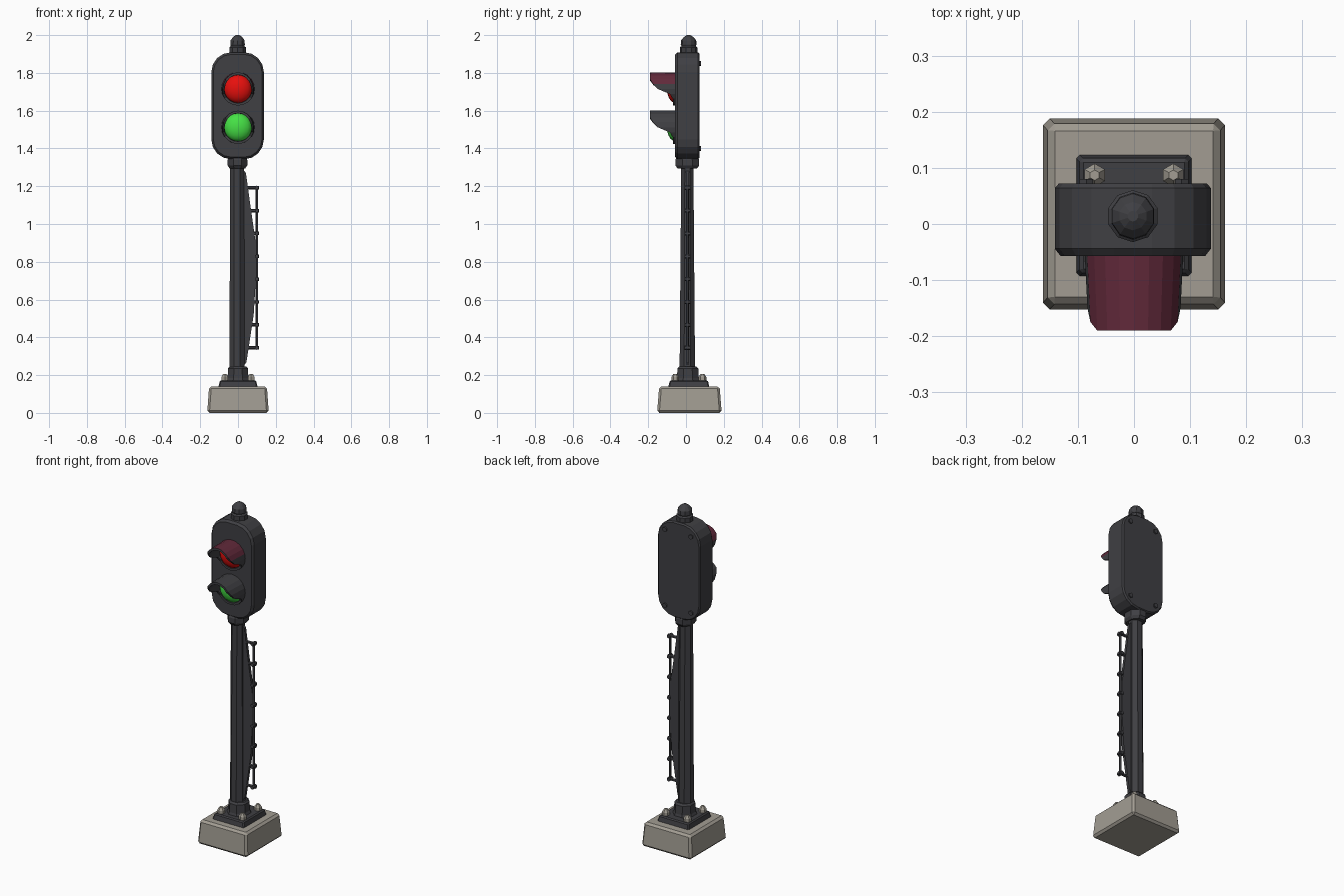
import bpy, bmesh, math
from mathutils import Vector

cube = bpy.data.objects.get("Cube")
if cube:
    bpy.data.objects.remove(cube)


def material(name, r, g, b):
    m = bpy.data.materials.new(name)
    m.use_nodes = True
    m.diffuse_color = (r, g, b, 1)
    bsdf = m.node_tree.nodes["Principled BSDF"]
    bsdf.inputs["Base Color"].default_value = (r, g, b, 1)
    bsdf.inputs["Roughness"].default_value = 0.8
    return m


iron = material("dark iron", 0.05, 0.05, 0.056)
stone = material("warm concrete", 0.36, 0.335, 0.29)
maroon = material("maroon", 0.12, 0.022, 0.042)
red = material("red glass", 0.8, 0.005, 0.004)
green = material("green glass", 0.06, 0.75, 0.06)


def finish(name, bm, *mats, bevel=0):
    bmesh.ops.recalc_face_normals(bm, faces=bm.faces[:])
    mesh = bpy.data.meshes.new(name)
    bm.to_mesh(mesh)
    bm.free()
    for m in mats:
        mesh.materials.append(m)
    obj = bpy.data.objects.new(name, mesh)
    bpy.context.collection.objects.link(obj)
    if bevel:
        mod = obj.modifiers.new("bevel", 'BEVEL')
        mod.width = bevel
        mod.segments = 1
        mod.limit_method = 'ANGLE'
    return obj


def loft(name, rings, mat, bevel=0):
    """Skin a stack of equal-length point rings and cap both ends."""
    bm = bmesh.new()
    loops = [[bm.verts.new(p) for p in ring] for ring in rings]
    n = len(loops[0])
    for a, b in zip(loops, loops[1:]):
        for i in range(n):
            j = (i + 1) % n
            bm.faces.new((a[i], a[j], b[j], b[i]))
    bm.faces.new(loops[0])
    bm.faces.new(loops[-1])
    return finish(name, bm, mat, bevel=bevel)


def ring(sides, cx, cy, z, rx, ry, turn=0.5):
    """Polygon ring whose flat sides lie at rx and ry."""
    k = 1 / math.cos(math.pi / sides)
    angles = [2 * math.pi * (i + turn) / sides for i in range(sides)]
    return [(cx + rx * k * math.cos(a), cy + ry * k * math.sin(a), z) for a in angles]


def stack(name, sides, cx, cy, levels, mat, bevel=0):
    return loft(name, [ring(sides, cx, cy, *lv) for lv in levels], mat, bevel)


def rod(name, p, q, radius, mat, sides=6):
    p, q = Vector(p), Vector(q)
    bm = bmesh.new()
    bmesh.ops.create_cone(bm, cap_ends=True, segments=sides, radius1=radius,
                          radius2=radius, depth=(q - p).length)
    obj = finish(name, bm, mat)
    obj.rotation_euler = (q - p).to_track_quat('Z', 'Y').to_euler()
    obj.location = (p + q) / 2
    return obj


# Concrete footing, flange and pole
stack("footing", 4, 0, 0.018, [(0, 0.163, 0.171), (0.14, 0.153, 0.16)], stone, 0.012)
stack("base_plate", 4, 0, 0.015, [(0.13, 0.105, 0.11), (0.172, 0.096, 0.101)], iron, 0.006)
stack("pole_collar", 8, 0, 0.01,
      [(0.165, 0.065, 0.065), (0.185, 0.055, 0.058), (0.235, 0.053, 0.055), (0.245, 0.045, 0.045)], iron)
stack("pole", 8, -0.005, 0.007, [(0.2, 0.04, 0.041), (1.33, 0.037, 0.032)], iron)
for sx in (-1, 1):
    for sy in (-1, 1):
        stack("anchor_bolt", 6, 0.07 * sx, 0.015 + 0.072 * sy,
              [(0.165, 0.018, 0.018), (0.19, 0.018, 0.018), (0.207, 0.008, 0.008)], stone)

# Neck under the lamp housing
stack("neck", 8, -0.003, 0.007,
      [(1.295, 0.042, 0.052), (1.31, 0.052, 0.063), (1.34, 0.052, 0.063), (1.365, 0.045, 0.05)], iron)

# Lamp housing: rounded panel extruded front to back
def panel(y, w, h, r, cx=-0.002, cz=1.626):
    pts = []
    for q, (sx, sz) in enumerate(((1, 1), (-1, 1), (-1, -1), (1, -1))):
        for s in range(5):
            a = math.pi / 2 * (q + s / 4)
            pts.append((cx + sx * (w - r) + r * math.cos(a), y, cz + sz * (h - r) + r * math.sin(a)))
    return pts


loft("lamp_housing", [panel(-0.057, 0.129, 0.272, 0.095), panel(-0.044, 0.139, 0.283, 0.105),
                      panel(0.064, 0.139, 0.283, 0.105), panel(0.072, 0.132, 0.276, 0.098)], iron)
for sx in (-1, 1):
    for z in (1.40, 1.85):
        rod("housing_latch", (0.085 * sx, 0.06, z), (0.085 * sx, 0.08, z), 0.014, iron)

# Finial on top
stack("finial", 10, -0.002, 0.014,
      [(1.89, 0.044, 0.044), (1.935, 0.044, 0.044), (1.942, 0.036, 0.036), (1.95, 0.038, 0.04),
       (1.972, 0.037, 0.038), (1.99, 0.024, 0.024), (2.0, 0.009, 0.009)], iron)


# Lamp hoods: a tube whose front rim is cut back towards the bottom
def rim(s):
    if s > 0.5:
        return -0.19
    if s > -0.05:
        return -0.15 - 0.08 * max(s, 0)
    return -0.085 if s > -0.4 else -0.07


def hood(name, z, top):
    bm = bmesh.new()
    n = 20
    rows = []
    for i in range(n):
        a = 2 * math.pi * i / n
        c, s = math.cos(a), math.sin(a)
        y = rim(s)
        t = (-0.05 - y) / 0.14
        row = []
        for r, depth, k in ((0.088, -0.05, 0), (0.088, y, t), (0.075, y, t), (0.073, -0.05, 0)):
            row.append(bm.verts.new((r * c * (1 - 0.08 * k), depth, z + r * s)))
        rows.append(row)
    for i in range(n):
        a, b = rows[i], rows[(i + 1) % n]
        for j in range(3):
            f = bm.faces.new((a[j], b[j], b[j + 1], a[j + 1]))
            # Upper outside of the hood takes the accent colour
            middle = math.sin(2 * math.pi * (i + 0.5) / n)
            f.material_index = 1 if j == 0 and middle > 0.4 else 0
    return finish(name, bm, iron, top)


def lens(name, z, mat):
    bm = bmesh.new()
    bmesh.ops.create_uvsphere(bm, u_segments=16, v_segments=10, radius=1)
    for v in bm.verts:
        x, y, h = v.co
        v.co = (0.074 * x, -0.056 + 0.045 * y, z + 0.074 * h)
    obj = finish(name, bm, mat)
    for p in obj.data.polygons:
        p.use_smooth = True


for label, z, top, glass in (("red", 1.715, maroon, red), ("green", 1.512, iron, green)):
    hood(label + "_hood", z, top)
    lens(label + "_lens", z, glass)

# Side ladder: rail, pegs and the web plate joining it to the pole
rod("ladder_rail", (0.099, 0.007, 0.34), (0.099, 0.007, 1.2), 0.007, iron)
for i in range(8):
    z = 0.345 + 0.121 * i
    rod("ladder_peg", (0.03 if i in (0, 7) else 0.06, 0.007, z), (0.112, 0.007, z), 0.009, iron)
    rod("peg_tip", (0.099, -0.009, z), (0.099, 0.023, z), 0.011, iron)
outline = [(0.025, 0.24), (0.045, 0.27), (0.083, 0.52), (0.094, 0.7),
           (0.094, 0.9), (0.068, 1.08), (0.042, 1.27), (0.025, 1.29)]
loft("ladder_web", [[(x, y, z) for x, z in outline] for y in (-0.001, 0.015)], iron)
